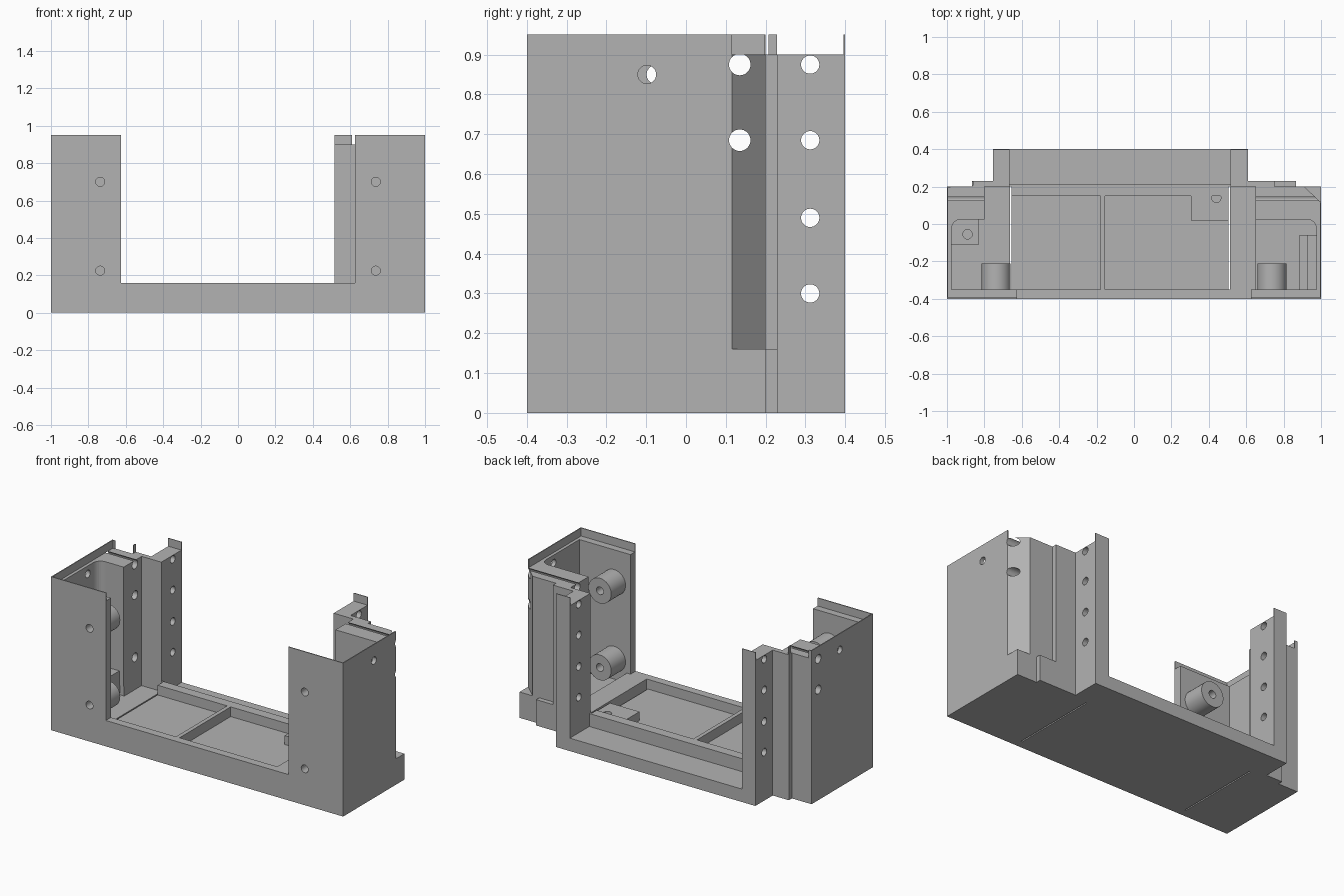
import bpy, bmesh, math
from mathutils import Matrix, Vector

if "Cube" in bpy.data.objects:
    bpy.data.objects.remove(bpy.data.objects["Cube"])

grey = bpy.data.materials.new("plain grey")
grey.use_nodes = True
grey.diffuse_color = (0.45, 0.45, 0.45, 1)
grey.node_tree.nodes["Principled BSDF"].inputs["Base Color"].default_value = (0.45, 0.45, 0.45, 1)


def finish(name, bm):
    bmesh.ops.recalc_face_normals(bm, faces=bm.faces)
    mesh = bpy.data.meshes.new(name)
    bm.to_mesh(mesh)
    bm.free()
    mesh.materials.append(grey)
    ob = bpy.data.objects.new(name, mesh)
    bpy.context.collection.objects.link(ob)
    return ob


def add_box(bm, x, y, z):
    size = Vector((x[1] - x[0], y[1] - y[0], z[1] - z[0]))
    mid = Vector((sum(x), sum(y), sum(z))) / 2
    bmesh.ops.create_cube(bm, size=1, matrix=Matrix.Translation(mid) @ Matrix.Diagonal(size).to_4x4())


def add_rod(bm, axis, start, length, radius):
    turn = Matrix.Rotation(math.pi / 2, 4, 'Y') if axis == 'X' else Matrix.Rotation(-math.pi / 2, 4, 'X')
    if axis == 'Z':
        turn = Matrix.Identity(4)
    m = Matrix.Translation(start) @ turn @ Matrix.Translation((0, 0, length / 2))
    bmesh.ops.create_cone(bm, cap_ends=True, segments=32, radius1=radius, radius2=radius,
                          depth=length, matrix=m)


def box(name, x, y, z):
    bm = bmesh.new()
    add_box(bm, x, y, z)
    return finish(name, bm)


def prism(name, outline, z):
    bm = bmesh.new()
    face = bm.faces.new([bm.verts.new((x, y, z[0])) for x, y in outline])
    ext = bmesh.ops.extrude_face_region(bm, geom=[face])
    tops = [v for v in ext["geom"] if isinstance(v, bmesh.types.BMVert)]
    bmesh.ops.translate(bm, verts=tops, vec=(0, 0, z[1] - z[0]))
    return finish(name, bm)


def cut(ob, boxes=(), rods=()):
    # Each tool is subtracted on its own, then removed
    for kind, items in ((add_box, boxes), (add_rod, rods)):
        for args in items:
            bm = bmesh.new()
            kind(bm, *args)
            tool = finish("cutter", bm)
            tool.hide_render = True
            mod = ob.modifiers.new("cut", 'BOOLEAN')
            mod.operation, mod.solver, mod.object = 'DIFFERENCE', 'EXACT', tool
            bpy.context.view_layer.objects.active = ob
            bpy.ops.object.modifier_apply(modifier=mod.name)
            bpy.data.objects.remove(tool)


RIM, FLOOR, TOP, LIP = 0.16, 0.1, 0.9, 0.95
FRONT, INNER = -0.4, -0.35

# Base tray with pockets, a rib and two slits
base = box("base_tray", (-1, 1), (FRONT, 0.21), (0, RIM))
up = (FLOOR, 0.3)
cut(base, boxes=[
    ((-0.975, -0.79), (INNER, 0.03), up),
    ((-0.8, -0.655), (INNER, 0.2), up),
    ((-0.66, -0.18), (INNER, 0.15), up),
    ((-0.155, 0.51), (INNER, 0.15), up),
    ((0.65, 0.975), (INNER, 0.025), up),
    ((-0.664, -0.656), (INNER, 0.2), (-0.1, 0.3)),
    ((0.506, 0.514), (INNER, 0.2), (-0.1, 0.3)),
    ((-1.1, -0.755), (0.2, 0.3), (-0.1, 0.3)),
    ((0.61, 1.1), (0.2, 0.3), (-0.1, 0.3)),
])
pad = box("screw_pad", (0.305, 0.506), (0.02, 0.152), (0.05, 0.155))
cut(pad, rods=[('Z', (0.44, 0.14, 0.1), 0.2, 0.025)])
box("rear_ledge", (-0.755, 0.61), (0.21, 0.4), (0, 0.08))


# End housings: front wall, side wall and rear column in one profile
def end_housing(name, s, column_x, chamfer):
    arc = [(0.925 + 0.05 * math.cos(a), -0.025 + 0.05 * math.sin(a))
           for a in (math.radians(15 * i) for i in range(7))]
    rear = [(1, 0.115), (0.91, 0.2)] if chamfer else [(1, 0.2)]
    outline = [(0.625, FRONT), (1, FRONT)] + rear + [(column_x, 0.2), (column_x, 0.025)]
    outline += arc[::-1] + [(0.975, INNER), (0.625, INNER)]
    return prism(name, [(s * x, y) for x, y in outline], (RIM, TOP))


for s, side, column_x, hole_y in ((1, "left", 0.65, -0.098), (-1, "right", 0.8, -0.076)):
    housing = end_housing(side + "_end_housing", s, column_x, s > 0)
    rods = [('X', (s - 0.6, 0.135, z), 1.2, 0.027) for z in (0.685, 0.875)]
    rods += [('X', (s * 0.98 - 0.1, hole_y, 0.85), 0.2, 0.023)]
    rods += [('X', (s * column_x - 0.08, 0.135, 0.3), 0.16, 0.027)]
    rods += [('Y', (s * 0.737, -0.5, z), 0.4, 0.024) for z in (0.225, 0.7)]
    cut(housing, rods=rods)

    # Hollow screw bosses behind the front wall
    for z, level in ((0.225, "lower"), (0.7, "upper")):
        bm = bmesh.new()
        add_rod(bm, 'Y', (s * 0.737, INNER, z), 0.14, 0.078)
        boss = finish(f"{side}_{level}_boss", bm)
        cut(boss, rods=[('Y', (s * 0.737, -0.5, z), 0.4, 0.024)])
        bpy.ops.object.select_all(action='DESELECT')
        boss.select_set(True)
        bpy.context.view_layer.objects.active = boss
        bpy.ops.object.shade_smooth_by_angle(angle=math.radians(30))

    # Thin lip above the walls
    rear_y = 0.115 if s > 0 else 0.2
    box(side + "_side_lip", sorted((s, s * 0.994)), (FRONT, rear_y), (TOP, LIP))
    box(side + "_front_lip", sorted((s * 0.994, s * 0.625)), (FRONT, -0.394), (TOP, LIP))

# Rear posts with four cross holes, a lip and a link to the column
for side, x, link_x in (("left", (0.515, 0.61), (0.6, 0.75)), ("right", (-0.755, -0.665), (-0.865, -0.755))):
    post = box(side + "_rear_post", x, (0.21, 0.4), (0.08, TOP))
    cut(post, rods=[('X', (x[0] - 0.1, 0.312, z), 0.4, 0.023) for z in (0.3, 0.49, 0.685, 0.875)])
    box(side + "_post_lip", x, (0.396, 0.4), (TOP, LIP))
    box(side + "_link_wall", link_x, (0.2, 0.23), (RIM, TOP))
box("left_link_foot", (0.61, 0.865), (0.2, 0.23), (0, RIM))
box("right_link_foot", (-0.865, -0.755), (0.2, 0.23), (0, RIM))
box("left_post_bridge", (0.515, 0.65), (0.2, 0.215), (RIM, TOP))
box("right_post_bridge", (-0.8, -0.665), (0.2, 0.215), (RIM, TOP))
box("right_link_lip", (-0.865, -0.859), (0.207, 0.228), (TOP, LIP))
box("right_corner_lip", (-0.994, -0.98), (0.196, 0.2), (TOP, LIP))

# Low mounts inside the end housings
mount = box("right_floor_mount", (-0.976, -0.83), (-0.11, 0.03), (0.05, 0.25))
cut(mount, rods=[('Z', (-0.89, -0.055, 0.15), 0.3, 0.025)])
box("left_floor_step", (0.925, 0.976), (-0.351, -0.06), (0.05, 0.25))
box("left_lower_step", (0.885, 0.925), (-0.351, -0.06), (0.05, 0.18))
